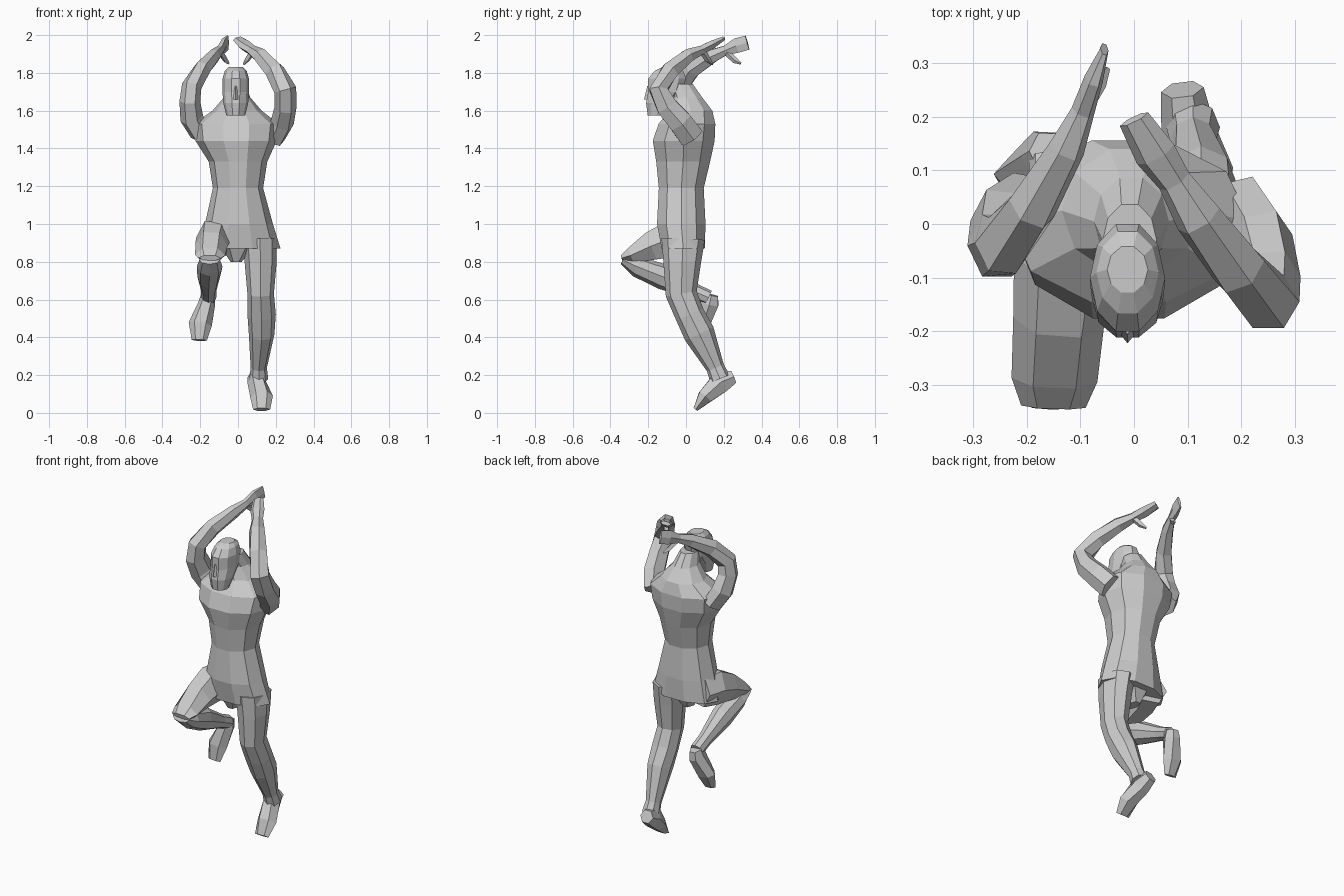
import bpy, bmesh
from math import cos, sin, pi
from mathutils import Vector


def loft(name, rings, n, flat=False, side=(1, 0, 0)):
    """Skin a tube through rings (x, y, z, half width, half depth)."""
    bm = bmesh.new()
    centres = [Vector(r[:3]) for r in rings]
    loops = []
    for i, (x, y, z, a, b) in enumerate(rings):
        lo, hi = centres[max(i - 1, 0)], centres[min(i + 1, len(rings) - 1)]
        t = (hi - centres[i]).normalized() + (centres[i] - lo).normalized()
        t = Vector((0, 0, 1)) if flat else t.normalized()
        u = Vector(side)
        u = (u - t * u.dot(t)).normalized()
        v = t.cross(u)
        loops.append([bm.verts.new(centres[i] + u * a * cos(2 * pi * k / n)
                                   + v * b * sin(2 * pi * k / n)) for k in range(n)])
    for p, q in zip(loops, loops[1:]):
        for k in range(n):
            m = (k + 1) % n
            bm.faces.new((p[k], p[m], q[m], q[k]))
    bm.faces.new(loops[0][::-1])
    bm.faces.new(loops[-1])
    bmesh.ops.recalc_face_normals(bm, faces=bm.faces)
    mesh = bpy.data.meshes.new(name)
    bm.to_mesh(mesh)
    bm.free()
    obj = bpy.data.objects.new(name, mesh)
    bpy.context.collection.objects.link(obj)
    return obj


# Torso from shorts hem to neck
loft("torso", [
    (0.01, -0.015, 0.87, 0.215, 0.12),
    (0.005, -0.025, 1.00, 0.18, 0.135),
    (0, -0.025, 1.19, 0.133, 0.125),
    (0, -0.015, 1.33, 0.155, 0.15),
    (-0.01, -0.012, 1.44, 0.215, 0.172),
    (-0.01, 0.005, 1.53, 0.225, 0.158),
    (-0.005, 0.025, 1.60, 0.13, 0.12),
    (-0.005, 0.005, 1.67, 0.07, 0.085),
    (-0.008, -0.03, 1.74, 0.05, 0.07)], 10, flat=True)
loft("crotch", [
    (0, -0.02, 0.89, 0.10, 0.10),
    (-0.01, -0.02, 0.80, 0.03, 0.05)], 6, flat=True)

# Head with jaw, brow and nose
loft("head", [
    (-0.012, -0.155, 1.575, 0.05, 0.05),
    (-0.012, -0.14, 1.64, 0.066, 0.075),
    (-0.012, -0.11, 1.70, 0.070, 0.095),
    (-0.012, -0.10, 1.77, 0.070, 0.105),
    (-0.012, -0.09, 1.81, 0.058, 0.08),
    (-0.012, -0.085, 1.83, 0.038, 0.045)], 10, flat=True)
loft("nose", [
    (-0.012, -0.20, 1.66, 0.018, 0.022),
    (-0.012, -0.195, 1.73, 0.008, 0.010)], 4, flat=True)

# Raised arms, each ending in a flat hand and a thumb
loft("right_arm", [
    (-0.20, 0.03, 1.48, 0.055, 0.075),
    (-0.245, 0.0, 1.56, 0.062, 0.075),
    (-0.255, -0.04, 1.65, 0.055, 0.068),
    (-0.245, -0.04, 1.73, 0.053, 0.060),
    (-0.19, 0.03, 1.82, 0.047, 0.052),
    (-0.125, 0.14, 1.89, 0.034, 0.040),
    (-0.095, 0.21, 1.92, 0.022, 0.028),
    (-0.075, 0.27, 1.945, 0.018, 0.045),
    (-0.055, 0.325, 1.96, 0.008, 0.044)], 6)
loft("right_thumb", [
    (-0.09, 0.22, 1.905, 0.016, 0.018),
    (-0.065, 0.26, 1.865, 0.014, 0.016),
    (-0.05, 0.29, 1.85, 0.006, 0.006)], 4)
loft("left_arm", [
    (0.195, 0.03, 1.46, 0.055, 0.075),
    (0.235, -0.03, 1.54, 0.062, 0.072),
    (0.252, -0.10, 1.62, 0.058, 0.065),
    (0.25, -0.145, 1.71, 0.060, 0.056),
    (0.195, -0.085, 1.81, 0.054, 0.052),
    (0.12, 0.01, 1.89, 0.045, 0.040),
    (0.075, 0.08, 1.92, 0.032, 0.026),
    (0.04, 0.13, 1.945, 0.040, 0.025),
    (0.0, 0.195, 1.98, 0.030, 0.012)], 6)
loft("left_thumb", [
    (0.075, 0.09, 1.91, 0.016, 0.018),
    (0.05, 0.115, 1.87, 0.014, 0.016),
    (0.03, 0.14, 1.845, 0.006, 0.006)], 4)

# Straight left leg trailing backwards, toes pointing down
loft("left_leg", [
    (0.115, -0.015, 0.92, 0.09, 0.115),
    (0.12, -0.02, 0.80, 0.085, 0.10),
    (0.12, -0.025, 0.63, 0.07, 0.083),
    (0.125, 0.02, 0.52, 0.075, 0.078),
    (0.125, 0.07, 0.42, 0.068, 0.083),
    (0.11, 0.155, 0.24, 0.043, 0.048),
    (0.11, 0.18, 0.18, 0.05, 0.055)], 8)
loft("left_foot", [
    (0.09, 0.25, 0.19, 0.04, 0.040),
    (0.10, 0.18, 0.16, 0.05, 0.065),
    (0.125, 0.10, 0.085, 0.06, 0.045),
    (0.125, 0.05, 0.018, 0.045, 0.014)], 6)

# Right leg: shorts over a lifted thigh, folded shank and hanging foot
loft("right_shorts_leg", [
    (-0.10, 0.02, 0.925, 0.10, 0.10),
    (-0.13, -0.08, 0.92, 0.095, 0.11),
    (-0.14, -0.18, 0.885, 0.085, 0.088),
    (-0.148, -0.29, 0.835, 0.08, 0.048),
    (-0.15, -0.34, 0.82, 0.06, 0.016)], 6)
loft("right_shank", [
    (-0.15, -0.335, 0.81, 0.055, 0.025),
    (-0.15, -0.26, 0.775, 0.068, 0.055),
    (-0.155, -0.12, 0.72, 0.06, 0.068),
    (-0.155, 0.04, 0.645, 0.04, 0.042),
    (-0.155, 0.12, 0.61, 0.04, 0.04)], 8)
loft("right_foot", [
    (-0.16, 0.135, 0.625, 0.035, 0.04),
    (-0.165, 0.125, 0.58, 0.045, 0.055),
    (-0.20, 0.09, 0.47, 0.062, 0.042),
    (-0.205, 0.065, 0.385, 0.04, 0.016)], 6)
